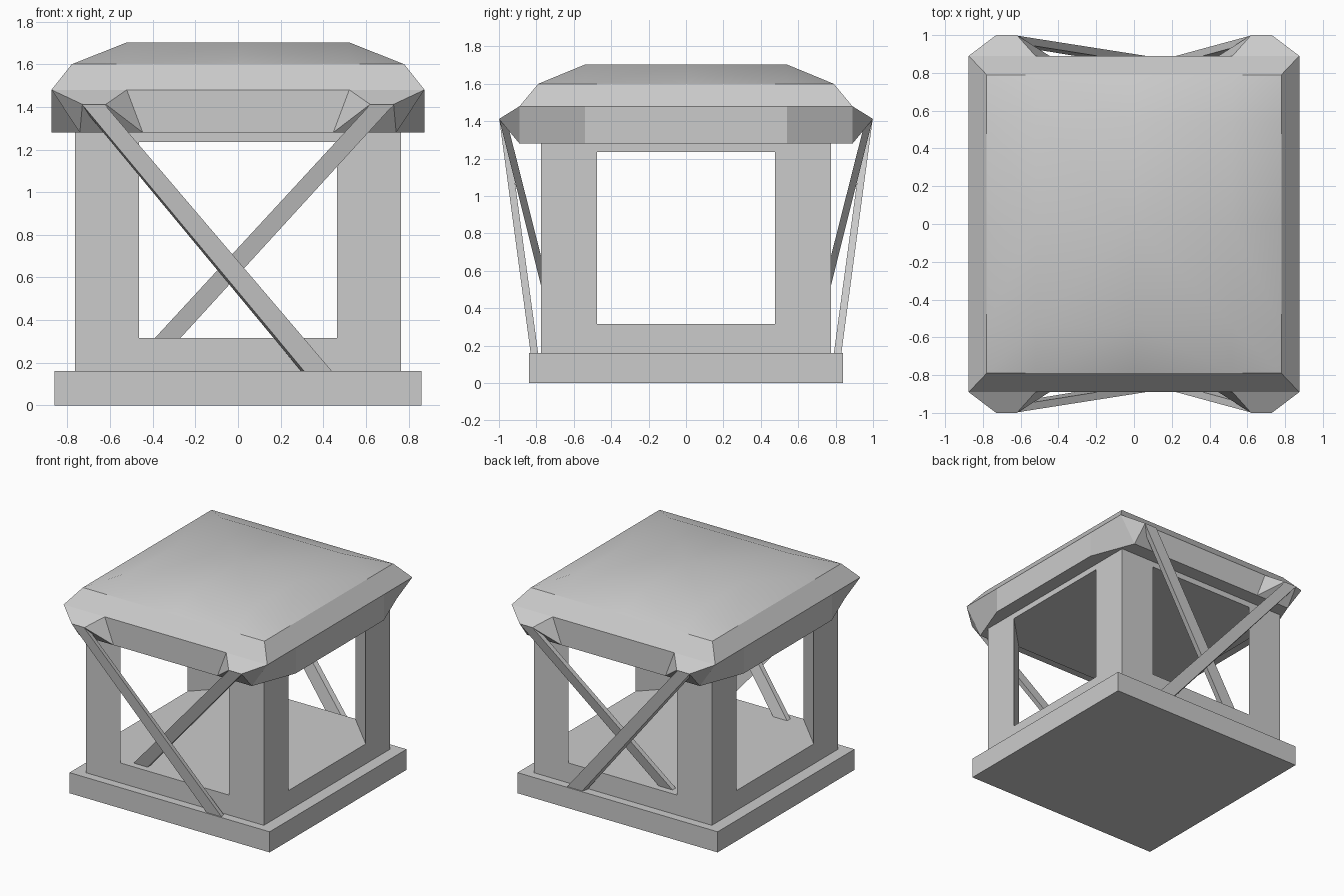
import bpy, bmesh

if "Cube" in bpy.data.objects:
    bpy.data.objects.remove(bpy.data.objects["Cube"])


def make(name, faces, smooth_count=0):
    """Object from coordinate polygons; the first smooth_count faces are smooth."""
    bm = bmesh.new()
    for i, pts in enumerate(faces):
        f = bm.faces.new([bm.verts.new(p) for p in pts])
        f.smooth = i < smooth_count
    bmesh.ops.remove_doubles(bm, verts=bm.verts, dist=1e-4)
    bmesh.ops.recalc_face_normals(bm, faces=bm.faces)
    me = bpy.data.meshes.new(name)
    bm.to_mesh(me)
    bm.free()
    ob = bpy.data.objects.new(name, me)
    bpy.context.collection.objects.link(ob)
    return ob


def loft(name, low, high):
    """Closed solid between two matching outlines."""
    n = len(low)
    sides = [[low[i], low[(i + 1) % n], high[(i + 1) % n], high[i]] for i in range(n)]
    return make(name, sides + [low, high])


def prism(name, outline, z0, z1):
    return loft(name, [(x, y, z0) for x, y in outline], [(x, y, z1) for x, y in outline])


def rect(x, y):
    return [(-x, -y), (x, -y), (x, y), (-x, y)]


# base slab
prism("base_slab", rect(0.86, 0.84), 0, 0.16)

# body frame: box with one chamber open on four sides, leaving triangular corner posts
frame = prism("body_frame", rect(0.765, 0.775), 0.16, 1.285)
arm = [(0.9, 0.475), (0.765, 0.475), (0.465, 0.775), (0.465, 0.9)]
cut = []
for sx, sy in ((1, 1), (-1, 1), (-1, -1), (1, -1)):
    pts = arm if sx * sy > 0 else arm[::-1]
    cut += [(sx * x, sy * y) for x, y in pts]
cutter = prism("opening_cutter", cut, 0.315, 1.235)
cutter.hide_render = True
mod = frame.modifiers.new("openings", "BOOLEAN")
mod.operation = "DIFFERENCE"
mod.solver = "EXACT"
mod.object = cutter
bpy.context.view_layer.objects.active = frame
bpy.ops.object.modifier_apply(modifier=mod.name)
bpy.data.objects.remove(cutter)

# roof: one quarter described, mirrored to the other three
gx = [(0, 0), (0.52, 0), (0.78, 1)]
gy = [(0, 0), (0.54, 0), (0.79, 1)]
g = [[(x, y, 1.6 if a or b else 1.703) for y, b in gy] for x, a in gx]
dome = [[g[i][j], g[i + 1][j], g[i + 1][j + 1], g[i][j + 1]] for i in (0, 1) for j in (0, 1)]
E0, E1, C = (0.875, 0, 1.48), (0.875, 0.54, 1.48), (0.875, 0.89, 1.48)
P, Q = (0.73, 1, 1.412), (0.62, 1, 1.412)
R, S = (0.522, 0.89, 1.48), (0, 0.89, 1.48)
e0, e1, c = (0.875, 0, 1.28), (0.875, 0.54, 1.28), (0.742, 0.89, 1.28)
r, s, o = (0.447, 0.89, 1.28), (0, 0.89, 1.28), (0, 0, 1.28)
skirt = [
    [g[2][0], g[2][1], E1, E0], [g[2][1], g[2][2], C, E1],   # side slope
    [g[2][2], g[1][2], R, C], [g[1][2], g[0][2], S, R],      # end slope
    [C, R, Q, P], [C, P, c], [P, Q, r, c], [Q, R, r],        # corner bracket
    [R, S, s, r], [E0, E1, e1, e0], [E1, C, c, e1],          # fascia
    [o, e0, e1, c, r, s],                                    # underside
]


def mirrored(faces):
    return [[(sx * x, sy * y, z) for x, y, z in f]
            for sx in (1, -1) for sy in (1, -1) for f in faces]


make("roof", mirrored(dome) + mirrored(skirt), 16)

# crossed braces on front and back: outer lands on the slab, inner on the floor
for side, m in (("front", 1), ("back", -1)):
    outer_low = [(0.315, -0.83, 0.155), (0.445, -0.83, 0.155),
                 (0.435, -0.79, 0.155), (0.3, -0.79, 0.155)]
    outer_high = [(-0.73, -0.998, 1.41), (-0.625, -0.998, 1.41),
                  (-0.635, -0.96, 1.41), (-0.74, -0.96, 1.41)]
    inner_low = [(-0.395, -0.722, 0.31), (-0.275, -0.722, 0.31),
                 (-0.275, -0.682, 0.31), (-0.395, -0.682, 0.31)]
    inner_high = [(0.62, -0.998, 1.41), (0.73, -0.998, 1.41),
                  (0.73, -0.96, 1.41), (0.62, -0.96, 1.41)]
    for kind, lo, hi in (("outer", outer_low, outer_high), ("inner", inner_low, inner_high)):
        loft(f"{side}_{kind}_brace", [(x, m * y, z) for x, y, z in lo],
             [(x, m * y, z) for x, y, z in hi])
